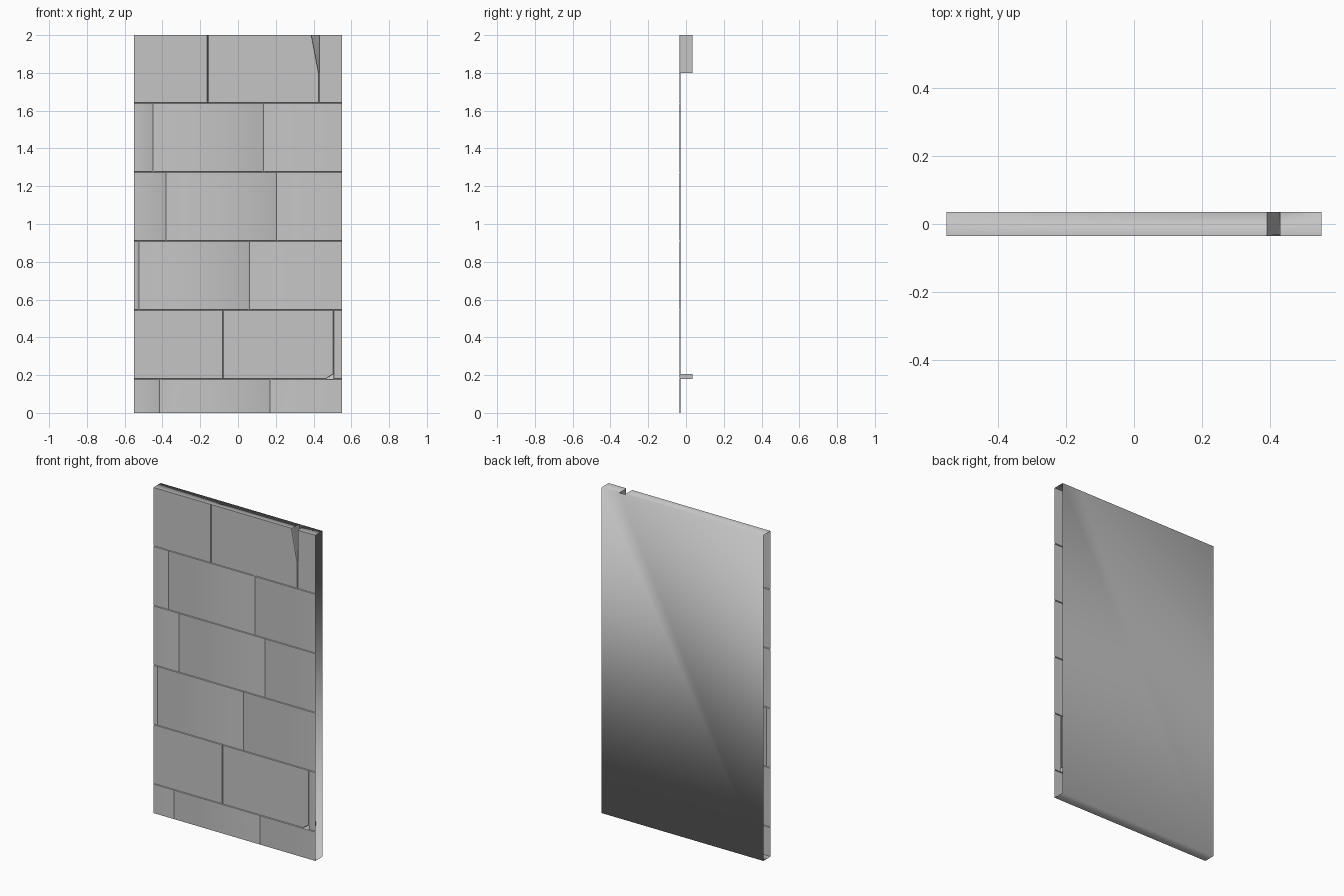
import bpy, bmesh, math
from mathutils import Vector

if "Cube" in bpy.data.objects:
    bpy.data.objects.remove(bpy.data.objects["Cube"])

W, H, D = 0.55, 2.0, 0.035      # half width, height, half depth
GROOVE = 0.005                  # depth of the joints

stone = bpy.data.materials.new("stone grey")
stone.diffuse_color = (0.56, 0.56, 0.56, 1)
stone.use_nodes = True
stone.node_tree.nodes["Principled BSDF"].inputs["Base Color"].default_value = stone.diffuse_color


def finish(name, bm, angle):
    bmesh.ops.remove_doubles(bm, verts=bm.verts, dist=1e-5)
    me = bpy.data.meshes.new(name)
    bm.to_mesh(me)
    bm.free()
    me.materials.append(stone)
    ob = bpy.data.objects.new(name, me)
    bpy.context.collection.objects.link(ob)
    bpy.ops.object.select_all(action='DESELECT')
    ob.select_set(True)
    bpy.context.view_layer.objects.active = ob
    bpy.ops.object.shade_smooth_by_angle(angle=math.radians(angle))
    return ob


def face(bm, pts):
    return bm.faces.new([bm.verts.new(p) for p in pts])


def block(bm, pts, gap):
    """Raised stone face; pts run counter-clockwise seen from the front (x, z)."""
    pts = [Vector(p) for p in pts]
    n = len(pts)
    ins = []
    for i in range(n):
        a, b = pts[i], pts[(i + 1) % n]
        rim = (abs(a.x - b.x) < 1e-6 and abs(abs(a.x) - W) < 1e-6) or \
              (abs(a.y - b.y) < 1e-6 and (a.y < 1e-6 or a.y > H - 1e-6))
        level = abs(a.y - b.y) < 1e-6
        slanted = not level and abs(a.x - b.x) > 1e-6
        ins.append(0 if rim else 0.0025 if level or slanted else gap)
    inner = []
    for i in range(n):
        # meet the two inset edge lines
        d0 = (pts[i] - pts[i - 1]).normalized()
        d1 = (pts[(i + 1) % n] - pts[i]).normalized()
        p0 = pts[i] + Vector((-d0.y, d0.x)) * ins[i - 1]
        p1 = pts[i] + Vector((-d1.y, d1.x)) * ins[i]
        c = d0.x * d1.y - d0.y * d1.x
        t = ((p1.x - p0.x) * d1.y - (p1.y - p0.y) * d1.x) / c
        inner.append(p0 + d0 * t)
    face(bm, [(p.x, -D, p.y) for p in inner])

    def low(i):
        deep = GROOVE if ins[i - 1] or ins[i] else 0
        return (pts[i].x, -D + deep, pts[i].y)
    for i in range(n):
        j = (i + 1) % n
        if ins[i]:
            face(bm, [low(i), low(j), (inner[j].x, -D, inner[j].y),
                      (inner[i].x, -D, inner[i].y)])


# stone courses: bottom height and the positions of the upright joints
levels = [0, 0.18, 0.545, 0.91, 1.275, 1.64, H]
joints = [(-0.415, 0.17), (-0.08, 0.505), (-0.525, 0.06),
          (-0.38, 0.205), (-0.45, 0.135), (-0.16, 0.428)]
crack = [(0.426, 1.8), (0.39, H)]
chip = [(0.465, 0.18), (0.505, 0.205)]

bm = bmesh.new()
for k, js in enumerate(joints):
    z0, z1 = levels[k], levels[k + 1]
    xs = [-W, *js, W]
    gap = 0.003 if k in (1, 5) else 0.009
    for i in range(3):
        x0, x1 = xs[i], xs[i + 1]
        pts = [(x0, z0), (x1, z0), (x1, z1), (x0, z1)]
        if k == 5 and i == 1:       # broken upper corner
            pts = [(x0, z0), (x1, z0), (x1, 1.8), crack[1], (x0, z1)]
        if k == 1 and i == 1:       # chipped lower corner
            pts = [(x0, z0), chip[0], chip[1], (x1, z1), (x0, z1)]
        block(bm, pts, gap)
finish("stone_front", bm, 50)

# open-sided shell: bottom, back and top with the crack left open
bm = bmesh.new()
face(bm, [(-W, -D, 0), (-W, D, 0), (W, D, 0), (W, -D, 0)])
face(bm, [(W, D, 0), (-W, D, 0), (-W, D, H), (0.39, D, H), (0.428, D, H), (W, D, H)])
for a, b in ((-W, 0.39), (0.428, W)):
    face(bm, [(a, -D, H), (b, -D, H), (b, D, H), (a, D, H)])
finish("back_shell", bm, 180)

# inner walls of the crack and the chip
bm = bmesh.new()
Y = -D + GROOVE
for (xa, za), (xb, zb) in (crack, chip, [(0.428, H), (0.428, 1.8)],
                           [(0.505, 0.205), (0.505, 0.18)], [(0.505, 0.18), (0.465, 0.18)]):
    face(bm, [(xa, Y, za), (xa, D, za), (xb, D, zb), (xb, Y, zb)])
finish("break_walls", bm, 30)
